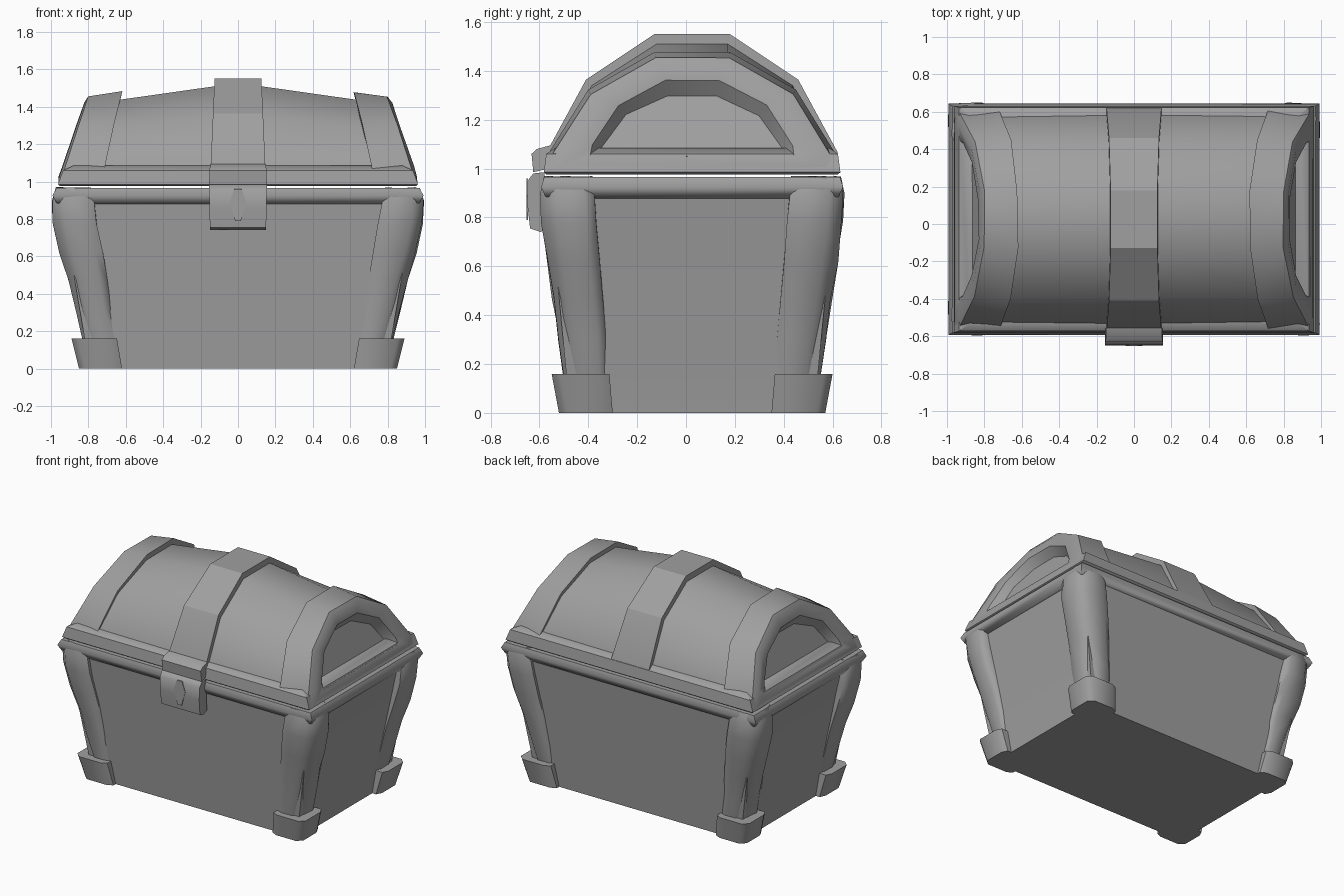
import bpy, bmesh, math, random

if "Cube" in bpy.data.objects:
    bpy.data.objects.remove(bpy.data.objects["Cube"], do_unlink=True)

random.seed(4)
CY = 0.025  # depth centre of the chest

grey = bpy.data.materials.new("plain grey")
grey.use_nodes = True
GREY = (0.35, 0.35, 0.35, 1)
grey.diffuse_color = GREY
grey.node_tree.nodes["Principled BSDF"].inputs["Base Color"].default_value = GREY


def loft(name, rings, angle=30, jitter=0.0):
    """Skin a list of equal-length closed rings and cap both ends."""
    bm = bmesh.new()
    rows = []
    for ring in rings:
        rows.append([bm.verts.new([c + random.uniform(-jitter, jitter) for c in p]) for p in ring])
    n = len(rows[0])
    for a, b in zip(rows, rows[1:]):
        for i in range(n):
            j = (i + 1) % n
            bm.faces.new((a[i], a[j], b[j], b[i]))
    bm.faces.new(rows[0])
    bm.faces.new(rows[-1])
    bmesh.ops.recalc_face_normals(bm, faces=bm.faces)
    mesh = bpy.data.meshes.new(name)
    bm.to_mesh(mesh)
    bm.free()
    mesh.materials.append(grey)
    obj = bpy.data.objects.new(name, mesh)
    bpy.context.collection.objects.link(obj)
    bpy.ops.object.select_all(action="DESELECT")
    obj.select_set(True)
    bpy.context.view_layer.objects.active = obj
    bpy.ops.object.shade_smooth_by_angle(angle=math.radians(angle))
    return obj


def rect(hx, hy, z):
    return [(sx * hx, CY + sy * hy, z) for sx, sy in ((-1, -1), (1, -1), (1, 1), (-1, 1))]


def corner(sx, sy, z, xo, yo, chamfer):
    """L-shaped section wrapped round one corner of the body."""
    xi, yi = 0.62 + 0.17 * z, 0.325 + 0.085 * z
    xp, yp = xo - 0.08, yo - 0.08
    pts = [(xi, yp), (xi, yo - 0.02), (xi + 0.04, yo), (xo - chamfer, yo), (xo, yo - chamfer),
           (xo, yi + 0.04), (xo - 0.02, yi), (xp, yi), (xp, yp)]
    return [(sx * x, CY + sy * y, z) for x, y in pts]


HALF_ARCH = [(0.6, 0.0), (0.588, 0.15), (0.43, 0.67), (0.153, 1.0)]


def arch(x_of_z, width, base, top):
    """Vaulted section of the lid; x may lean with height."""
    half = [(y * width, base + t * (top - base)) for y, t in HALF_ARCH]
    pts = [(-y, z) for y, z in half] + half[::-1]
    return [(x_of_z(z), CY + y, z) for y, z in pts]


def extrude_x(name, profile, hx_low, hx_high, angle=50):
    """Extrude a side profile (y, z) between two tapering flanks."""
    zs = [z for _, z in profile]
    lo, hi = min(zs), max(zs)
    def flank(s):
        return [(s * (hx_low + (hx_high - hx_low) * (z - lo) / (hi - lo)), y, z) for y, z in profile]
    return loft(name, [flank(-1), flank(1)], angle)


# Body panels and the rim along their top
loft("body_panels", [rect(0.80, 0.50, 0), rect(0.82, 0.515, 0.16), rect(0.945, 0.585, 0.9)], 5)
loft("body_rim", [rect(0.93, 0.56, 0.875), rect(0.97, 0.6, 0.885), rect(0.992, 0.618, 0.925),
                  rect(0.97, 0.605, 0.965)], 60)

# Rough corner posts and feet
POST = [(0.12, 0.82, 0.52), (0.3, 0.865, 0.545), (0.47, 0.905, 0.57), (0.62, 0.95, 0.595),
        (0.78, 0.987, 0.615), (0.9, 0.995, 0.62), (0.965, 0.972, 0.605)]
for sx, side in ((-1, "right"), (1, "left")):
    for sy, end in ((-1, "front"), (1, "back")):
        loft(f"{end}_{side}_post",
             [corner(sx, sy, z, xo, yo, 0.06) for z, xo, yo in POST], 60, 0.005)
        loft(f"{end}_{side}_foot",
             [corner(sx, sy, 0, 0.85, 0.545, 0.035), corner(sx, sy, 0.16, 0.89, 0.575, 0.035)], 60)

# Lid: bottom rail, bulging barrel, middle strap
loft("lid_rail", [rect(0.95, 0.595, 0.975), rect(0.963, 0.607, 0.985),
                  rect(0.935, 0.597, 1.06), rect(0.88, 0.56, 1.085)], 40)
BARREL = [(-0.72, 1.425), (-0.12, 1.51), (0.12, 1.51), (0.72, 1.425)]
loft("lid_barrel", [arch(lambda z, x=x: x, 0.955, 1.0, top) for x, top in BARREL], 45)
loft("lid_strap", [arch(lambda z, s=s: s * (0.15 - 0.045 * (z - 1)), 1.01, 0.985, 1.55)
                   for s in (-1, 1)], 25)

# Lid end frames: thick arched band with a sunken end panel
for s, side in ((-1, "right"), (1, "left")):
    def inner(z):
        return s * (0.72 - 0.235 * (z - 1.06))
    def outer(z):
        return s * (0.96 - 0.34 * (z - 0.98))
    def swell(z):
        return outer(z) + s * 0.012
    def sunk(z):
        return outer(z) - s * 0.06
    loft(f"{side}_lid_end", [
        arch(inner, 0.93, 1.0, 1.40), arch(inner, 0.985, 1.0, 1.48),
        arch(outer, 0.965, 0.99, 1.455), arch(swell, 0.86, 1.02, 1.42),
        arch(outer, 0.70, 1.05, 1.36), arch(sunk, 0.63, 1.05, 1.30)], 42, 0.004)

# Clasp: hinge tab, lock case and keyhole plate
extrude_x("hinge_tab", [(-0.56, 1.0), (-0.625, 0.985), (-0.632, 1.06), (-0.61, 1.08), (-0.555, 1.095)],
          0.155, 0.15)
extrude_x("lock_case", [(-0.56, 0.76), (-0.595, 0.74), (-0.638, 0.755), (-0.65, 0.86), (-0.648, 0.95),
                        (-0.625, 0.98), (-0.58, 0.985)], 0.15, 0.155)
KEYHOLE = [(-0.015, 0.79), (0.015, 0.79), (0.045, 0.89), (0.02, 0.96), (-0.02, 0.96), (-0.045, 0.89)]
loft("keyhole_plate", [[(x, y, z) for x, z in KEYHOLE] for y in (-0.646, -0.652)])
